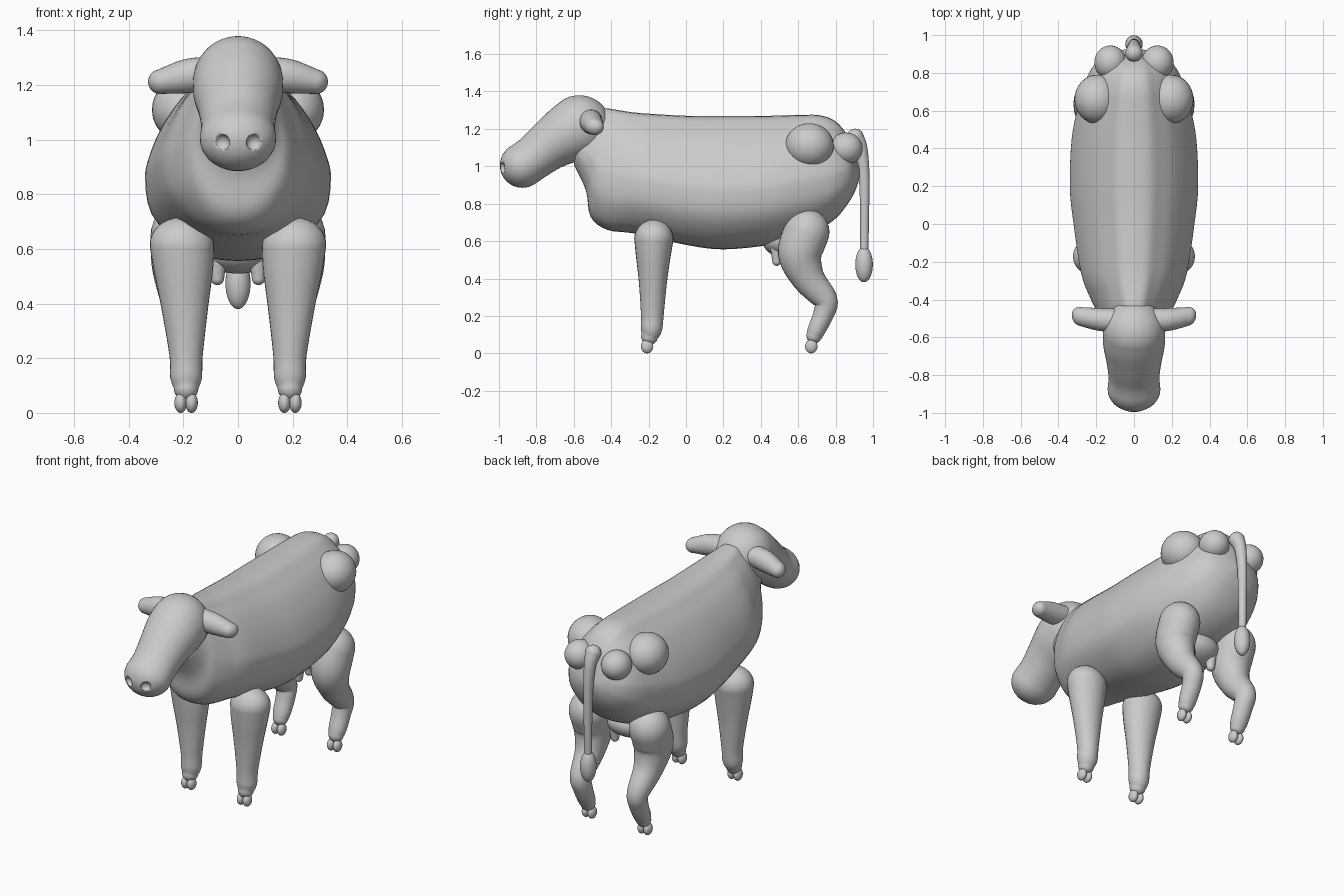
import bpy, math
from math import sin, cos, pi
from mathutils import Vector

if "Cube" in bpy.data.objects:
    bpy.data.objects.remove(bpy.data.objects["Cube"])


def spline(pts, n):
    """Catmull-Rom resampling of tuples, n steps per span."""
    out = []
    for i in range(len(pts) - 1):
        p = [pts[max(i - 1, 0)], pts[i], pts[i + 1], pts[min(i + 2, len(pts) - 1)]]
        for k in range(n):
            t = k / n
            out.append(tuple(0.5 * (2 * b + (c - a) * t + (2 * a - 5 * b + 4 * c - d) * t * t
                                    + (3 * b - a - 3 * c + d) * t ** 3) for a, b, c, d in zip(*p)))
    return out + [tuple(pts[-1])]


def loft(name, rings):
    n = len(rings[0])
    verts = [v for r in rings for v in r]
    faces = [(i * n + j, i * n + (j + 1) % n, (i + 1) * n + (j + 1) % n, (i + 1) * n + j)
             for i in range(len(rings) - 1) for j in range(n)]
    faces += [tuple(range(n))[::-1], tuple(range(len(verts) - n, len(verts)))]
    me = bpy.data.meshes.new(name)
    me.from_pydata(verts, [], faces)
    ob = bpy.data.objects.new(name, me)
    bpy.context.collection.objects.link(ob)
    bpy.ops.object.select_all(action='DESELECT')
    ob.select_set(True)
    bpy.context.view_layer.objects.active = ob
    bpy.ops.object.mode_set(mode='EDIT')
    bpy.ops.mesh.select_all(action='SELECT')
    bpy.ops.mesh.normals_make_consistent(inside=False)
    bpy.ops.object.mode_set(mode='OBJECT')
    bpy.ops.object.shade_smooth()
    return ob


def limb(name, pts, side=(1, 0, 0), seg=28):
    """Round-ended tube; pts are (x, y, z, radius along side, other radius)."""
    side, P = Vector(side), spline(pts, 5)
    C = [Vector(p[:3]) for p in P]
    rings = []

    def ring(c, t, ra, rb):
        n = t.cross(side).normalized()
        rings.append([c + side * ra * cos(2 * pi * k / seg) + n * rb * sin(2 * pi * k / seg)
                      for k in range(seg)])
    t0, t1 = (C[1] - C[0]).normalized(), (C[-1] - C[-2]).normalized()
    angles = [pi / 2 * k / 8 for k in range(8)]
    for a in angles:
        s = max(sin(a), 0.03)
        ring(C[0] - t0 * P[0][4] * cos(a), t0, P[0][3] * s, P[0][4] * s)
    for i, c in enumerate(C):
        t = (C[min(i + 1, len(C) - 1)] - C[max(i - 1, 0)]).normalized()
        ring(c, t, P[i][3], P[i][4])
    for a in reversed(angles):
        s = max(sin(a), 0.03)
        ring(C[-1] + t1 * P[-1][4] * cos(a), t1, P[-1][3] * s, P[-1][4] * s)
    return loft(name, rings)


def ball(name, loc, r):
    bpy.ops.mesh.primitive_uv_sphere_add(segments=32, ring_count=18, radius=1, location=loc)
    ob = bpy.context.object
    ob.name, ob.scale = name, r
    bpy.ops.object.shade_smooth()
    return ob


# Body: (top y, top z, bottom y, bottom z, half width) stations along the spine
stations = [(-.55, 1.25, -.60, 1.01, .11), (-.50, 1.29, -.535, .87, .145), (-.44, 1.31, -.51, .73, .185),
            (-.36, 1.30, -.42, .66, .23), (-.25, 1.285, -.27, .64, .28), (0, 1.27, 0, .58, .32),
            (.2, 1.268, .2, .556, .34), (.45, 1.27, .45, .58, .33), (.62, 1.275, .60, .62, .30),
            (.72, 1.272, .71, .66, .27), (.80, 1.24, .81, .73, .235), (.86, 1.17, .885, .83, .18),
            (.895, 1.09, .92, .91, .10), (.915, 1.03, .93, .97, .03)]
half = spline([(0, 1), (.24, .985), (.42, .92), (.62, .83), (.83, .68), (.96, .53),
               (1, .42), (.93, .24), (.62, .08), (.3, .015), (0, 0)], 3)
section = half + [(-u, v) for u, v in half[-2:0:-1]]
loft("body", [[Vector((u * w, yb + (yt - yb) * v, zb + (zt - zb) * v)) for u, v in section]
              for yt, zt, yb, zb, w in spline(stations, 4)])

# Head with two nostril dents
head = limb("head", [(0, -.57, 1.21, .165, .17), (0, -.64, 1.17, .163, .158), (0, -.73, 1.112, .145, .135),
                     (0, -.81, 1.05, .135, .121), (0, -.875, 1.005, .14, .12)], seg=48)
for s in (1, -1):
    cutter = ball("nostril_cutter", (s * .06, -.988, .99), (.03, .03, .03))
    cutter.hide_render = True
    mod = head.modifiers.new("nostril", 'BOOLEAN')
    mod.operation, mod.object, mod.solver = 'DIFFERENCE', cutter, 'EXACT'
    bpy.context.view_layer.objects.active = head
    bpy.ops.object.modifier_apply(modifier=mod.name)
    bpy.data.objects.remove(cutter)

for s in (1, -1):
    # Ears
    limb("ear", [(s * .10, -.51, 1.245, .062, .06), (s * .19, -.505, 1.232, .06, .062),
                 (s * .285, -.49, 1.212, .05, .045)], side=(0, 1, 0))
    # Hip and pin bones
    ball("hip_bone", (s * .195, .66, 1.11), (.12, .13, .12))
    ball("pin_bone", (s * .125, .855, 1.095), (.085, .09, .085))
    # Front leg
    limb("front_leg", [(s * .205, -.172, .61, .118, .105), (s * .20, -.175, .52, .108, .093),
                       (s * .195, -.177, .38, .085, .075), (s * .19, -.18, .21, .061, .061),
                       (s * .19, -.185, .13, .058, .057), (s * .19, -.195, .09, .045, .045)])
    # Hind leg
    limb("hind_leg", [(s * .205, .645, .65, .115, .122), (s * .205, .61, .53, .11, .118),
                      (s * .20, .655, .40, .083, .088), (s * .195, .745, .285, .062, .066),
                      (s * .19, .735, .21, .056, .055), (s * .19, .70, .13, .052, .048),
                      (s * .19, .685, .095, .044, .042)])
    # Cloven hooves
    for y in (-.208, .67):
        for dx in (-.02, .02):
            ball("hoof_toe", (s * .19 + dx, y, .037), (.023, .033, .037))
    # Teats
    for y in (.485, .585):
        limb("teat", [(s * .075, y, .57, .036, .036), (s * .075, y, .492, .024, .024)])

# Udder
ball("udder", (0, .535, .60), (.15, .125, .09))

# Tail and tuft
limb("tail", [(0, .905, 1.155, .046, .046), (0, .935, 1.09, .034, .036), (0, .952, .95, .027, .029),
              (0, .955, .75, .024, .024), (0, .953, .54, .022, .022)])
ball("tail_tuft", (0, .952, .475), (.046, .047, .095))
